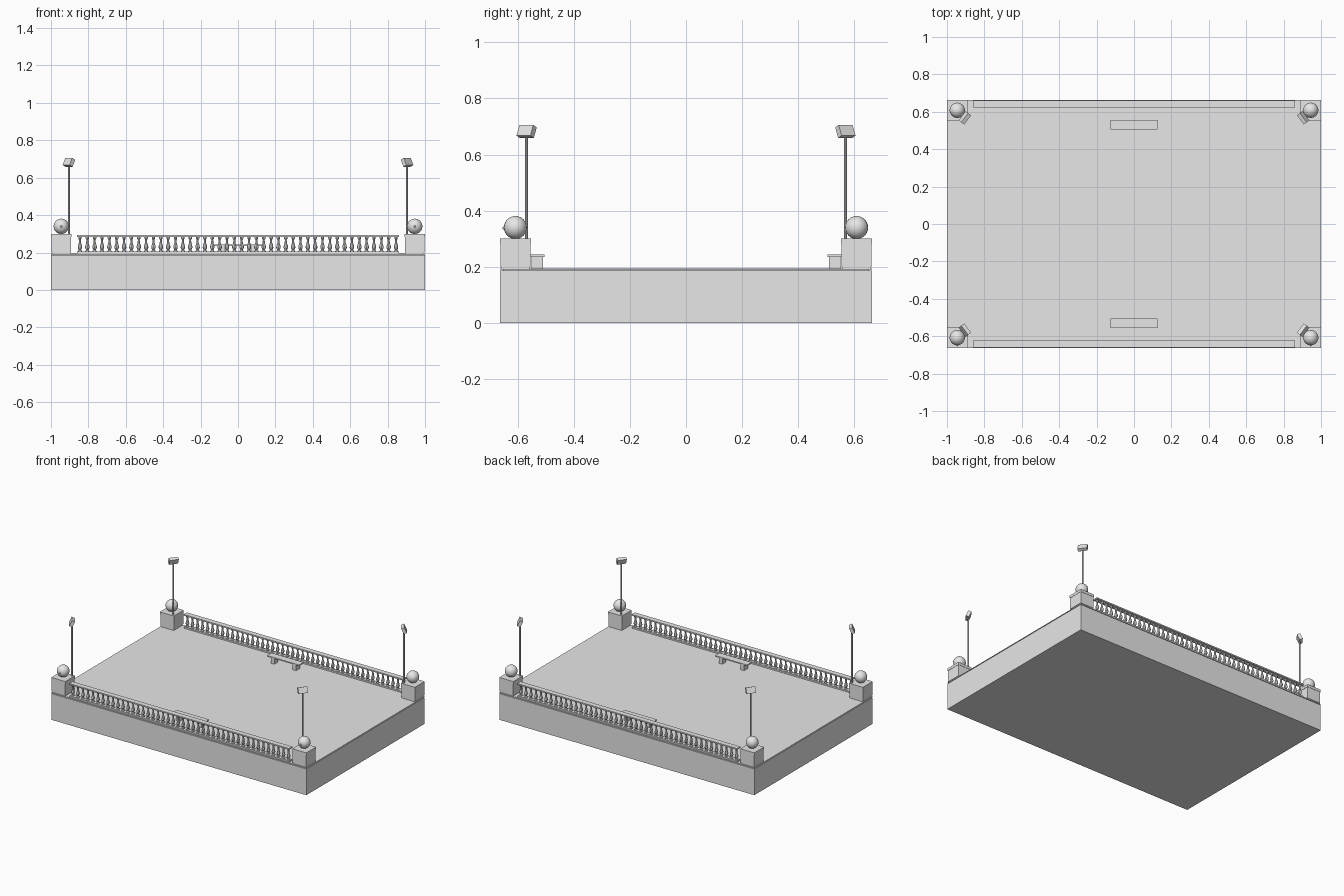
import bpy, bmesh, math
from mathutils import Matrix, Vector

if "Cube" in bpy.data.objects:
    bpy.data.objects.remove(bpy.data.objects["Cube"])

stone = bpy.data.materials.new("light grey stone")
stone.diffuse_color = (0.8, 0.8, 0.8, 1)
stone.use_nodes = True
stone.node_tree.nodes["Principled BSDF"].inputs["Base Color"].default_value = stone.diffuse_color


def finish(name, bm, smooth=False):
    bmesh.ops.recalc_face_normals(bm, faces=bm.faces)
    mesh = bpy.data.meshes.new(name)
    bm.to_mesh(mesh)
    bm.free()
    mesh.materials.append(stone)
    for p in mesh.polygons:
        p.use_smooth = smooth
    ob = bpy.data.objects.new(name, mesh)
    bpy.context.collection.objects.link(ob)
    return ob


def add_box(bm, center, size, rot=Matrix.Identity(4)):
    m = Matrix.Translation(center) @ rot @ Matrix.Diagonal((*size, 1))
    bmesh.ops.create_cube(bm, size=1, matrix=m)


def add_span(bm, lo, hi):
    lo, hi = Vector(lo), Vector(hi)
    add_box(bm, (lo + hi) / 2, hi - lo)


def add_lathe(bm, x, y, profile, n=8):
    rings = [[bm.verts.new((x + r * math.cos(math.tau * i / n),
                            y + r * math.sin(math.tau * i / n), z))
              for i in range(n)] for r, z in profile]
    for a, b in zip(rings, rings[1:]):
        for i in range(n):
            j = (i + 1) % n
            bm.faces.new((a[i], a[j], b[j], b[i]))
    bm.faces.new(rings[0][::-1])
    bm.faces.new(rings[-1])


# Platform: base, narrow shadow joint and floor plate
bm = bmesh.new()
add_span(bm, (-1, -0.663, 0), (1, 0.663, 0.186))
add_span(bm, (-0.99, -0.653, 0.186), (0.99, 0.653, 0.19))
add_span(bm, (-1, -0.663, 0.19), (1, 0.663, 0.194))
finish("platform", bm)

# Corner pedestals, ball finials and lamps
for sx in (-1, 1):
    for sy in (-1, 1):
        tag = ("left" if sx < 0 else "right") + ("_front" if sy < 0 else "_back")
        bm = bmesh.new()
        px, py = sx * 0.945, sy * 0.608
        add_box(bm, (px, py, 0.197), (0.1, 0.1, 0.006))
        add_box(bm, (px, py, 0.241), (0.106, 0.106, 0.082))
        add_box(bm, (px, py, 0.291), (0.11, 0.11, 0.018))
        finish("pedestal_" + tag, bm)

        bm = bmesh.new()
        bmesh.ops.create_uvsphere(bm, u_segments=20, v_segments=12, radius=0.041,
                                  matrix=Matrix.Translation((px, py, 0.34)))
        if sy < 0:
            bmesh.ops.create_uvsphere(bm, u_segments=8, v_segments=6, radius=0.006,
                                      matrix=Matrix.Translation((px, py - 0.04, 0.338)))
        finish("ball_finial_" + tag, bm, True)

        lx, ly = sx * 0.904, sy * 0.568
        bm = bmesh.new()
        add_lathe(bm, lx, ly, [(0.005, 0.297), (0.005, 0.67)])
        finish("lamp_pole_" + tag, bm)

        # Lamp head faces the middle of the floor and tips downward
        bm = bmesh.new()
        heading = math.atan2(-sx * 0.8, sy * 0.6)
        heading = math.atan2(-sy * 0.6, -sx * 0.8)
        rot = Matrix.Rotation(heading, 4, 'Z') @ Matrix.Rotation(math.radians(25), 4, 'Y')
        add_box(bm, (lx, ly, 0.682), (0.022, 0.062, 0.042), rot)
        finish("lamp_head_" + tag, bm)

# Balustrades along the front and back
baluster = [(0.011, 0.204), (0.011, 0.209), (0.006, 0.213), (0.012, 0.226),
            (0.011, 0.235), (0.006, 0.252), (0.005, 0.268), (0.009, 0.275),
            (0.009, 0.285)]
COUNT = 44
for side, sy in (("front", -1), ("back", 1)):
    y = sy * 0.641
    bm = bmesh.new()
    add_box(bm, (0, y, 0.199), (1.724, 0.034, 0.011))
    add_box(bm, (0, y, 0.288), (1.724, 0.037, 0.009))
    finish("rails_" + side, bm)
    bm = bmesh.new()
    for i in range(COUNT):
        add_lathe(bm, -0.845 + 1.69 * i / (COUNT - 1), y, baluster)
    finish("balusters_" + side, bm)

    # Bench facing the balustrade
    bm = bmesh.new()
    by = sy * 0.53
    add_box(bm, (0, by, 0.239), (0.252, 0.05, 0.008))
    for x in (-0.085, 0.085):
        add_box(bm, (x, by, 0.2145), (0.028, 0.042, 0.041))
    finish("bench_" + side, bm)
